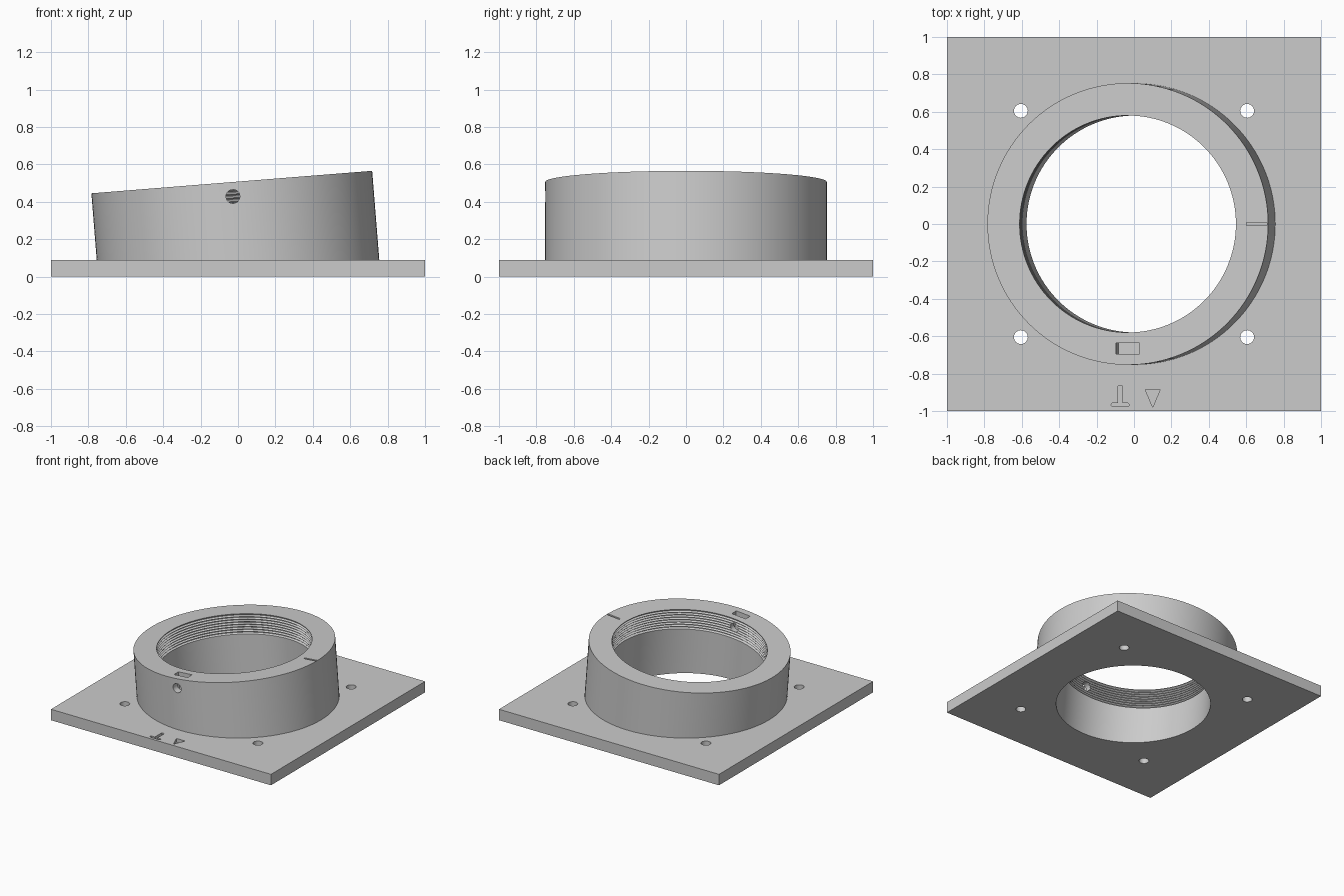
import bpy, bmesh
from math import atan2, pi
from mathutils import Matrix, Vector

if "Cube" in bpy.data.objects:
    bpy.data.objects.remove(bpy.data.objects["Cube"])

PLATE = 0.09            # plate thickness
TOP = 0.417             # collar height along its own axis
OUTER, BORE = 0.753, 0.58
SEGS = 128
# the collar leans towards -x about the centre of the plate top
TILT = Matrix.Translation((0, 0, PLATE)) @ Matrix.Rotation(-atan2(0.12, 1.5), 4, 'Y')

grey = bpy.data.materials.new("plain grey")
grey.use_nodes = True
grey.diffuse_color = (0.6, 0.6, 0.6, 1)
grey.node_tree.nodes["Principled BSDF"].inputs["Base Color"].default_value = (0.6, 0.6, 0.6, 1)


def make(name, bm, matrix=Matrix()):
    bm.transform(matrix)
    bmesh.ops.recalc_face_normals(bm, faces=bm.faces)
    mesh = bpy.data.meshes.new(name)
    bm.to_mesh(mesh)
    bm.free()
    mesh.materials.append(grey)
    ob = bpy.data.objects.new(name, mesh)
    bpy.context.collection.objects.link(ob)
    return ob


def box(name, lo, hi, matrix=Matrix()):
    lo, hi = Vector(lo), Vector(hi)
    bm = bmesh.new()
    bmesh.ops.create_cube(bm, size=1)
    return make(name, bm, matrix @ Matrix.Translation((lo + hi) / 2) @ Matrix.Diagonal((*(hi - lo), 1)))


def rod(name, radius, depth, matrix, segs=32):
    bm = bmesh.new()
    bmesh.ops.create_cone(bm, cap_ends=True, segments=segs, radius1=radius, radius2=radius, depth=depth)
    return make(name, bm, matrix)


def prism(name, points, z, height):
    bm = bmesh.new()
    face = bm.faces.new([bm.verts.new((x, y, z)) for x, y in points])
    new = bmesh.ops.extrude_face_region(bm, geom=[face])["geom"]
    bmesh.ops.translate(bm, vec=(0, 0, height), verts=[v for v in new if isinstance(v, bmesh.types.BMVert)])
    return make(name, bm)


def lathe(name, profile, matrix):
    bm = bmesh.new()
    rings = []
    for r, z in profile:
        ring = bmesh.ops.create_circle(bm, segments=SEGS, radius=r, matrix=Matrix.Translation((0, 0, z)))
        rings.append(ring["verts"])
    for a, b in zip(rings, rings[1:]):
        for i in range(SEGS):
            j = (i + 1) % SEGS
            bm.faces.new((a[i], a[j], b[j], b[i]))
    bm.faces.new(rings[0])
    bm.faces.new(rings[-1])
    return make(name, bm, matrix)


def cut(ob, cutters):
    bpy.ops.object.select_all(action='DESELECT')
    bpy.context.view_layer.objects.active = ob
    ob.select_set(True)
    for c in cutters:
        c.hide_render = True
        mod = ob.modifiers.new(c.name, 'BOOLEAN')
        mod.operation, mod.solver, mod.object = 'DIFFERENCE', 'EXACT', c
        bpy.ops.object.modifier_apply(modifier=mod.name)
    bpy.ops.object.shade_smooth_by_angle(angle=pi / 7)


# threaded bore: plain below, V grooves near the rim
TURNS, PITCH, GROOVE = 8, 0.02, 0.015
profile = [(BORE, -0.3)]
for i in range(TURNS):
    z = TOP - 0.004 - (TURNS - i) * PITCH
    profile += [(BORE, z), (BORE + GROOVE, z + PITCH * 0.4),
                (BORE + GROOVE, z + PITCH * 0.6), (BORE, z + PITCH * 0.98)]
profile.append((BORE, TOP + 0.1))
bore = lathe("bore_cutter", profile, TILT)

# square base plate with screw holes and two engraved marks
plate = box("base_plate", (-1, -1, 0), (1, 1, PLATE))
holes = [rod("screw_hole_cutter", 0.037, 0.4, Matrix.Translation((x, y, 0)))
         for x in (-0.605, 0.605) for y in (-0.605, 0.605)]
DEPTH = 0.03
pointer = prism("pointer_cutter", [(0.06, -0.885), (0.1, -0.98), (0.14, -0.885)], PLATE - DEPTH, 0.1)
half = [(0.012, -0.865), (0.012, -0.957), (0.042, -0.957), (0.05, -0.967), (0.042, -0.977)]
outline = [(x - 0.074, y) for x, y in half] + [(-x - 0.074, y) for x, y in reversed(half)]
upright = prism("upright_mark_cutter", outline, PLATE - DEPTH, 0.1)
cut(plate, [bore, *holes, pointer, upright])

# leaning collar, trimmed flat where it meets the plate
bm = bmesh.new()
bmesh.ops.create_cone(bm, cap_ends=True, segments=SEGS, radius1=OUTER, radius2=OUTER, depth=TOP + 0.2,
                      matrix=TILT @ Matrix.Translation((0, 0, TOP / 2 - 0.1)))
trim = bmesh.ops.bisect_plane(bm, geom=bm.verts[:] + bm.edges[:] + bm.faces[:],
                              plane_co=(0, 0, PLATE), plane_no=(0, 0, 1), clear_inner=True)
bmesh.ops.edgeloop_fill(bm, edges=[e for e in trim["geom_cut"] if isinstance(e, bmesh.types.BMEdge)])
collar = make("collar", bm)

# clamp screw hole, nut pocket and index tick in the collar
screw = rod("clamp_hole_cutter", 0.037, 0.4,
            TILT @ Matrix.Translation((0, -0.66, 0.34)) @ Matrix.Rotation(pi / 2, 4, 'X'))
pocket = box("nut_pocket_cutter", (-0.063, -0.695, 0.26), (0.063, -0.637, TOP + 0.1), TILT)
tick = box("index_tick_cutter", (0.637, -0.008, TOP - 0.012), (0.748, 0.008, TOP + 0.1), TILT)
cut(collar, [bore, screw, pocket, tick])

# remove the cutting shapes
for ob in [bore, *holes, pointer, upright, screw, pocket, tick]:
    bpy.data.objects.remove(ob)
